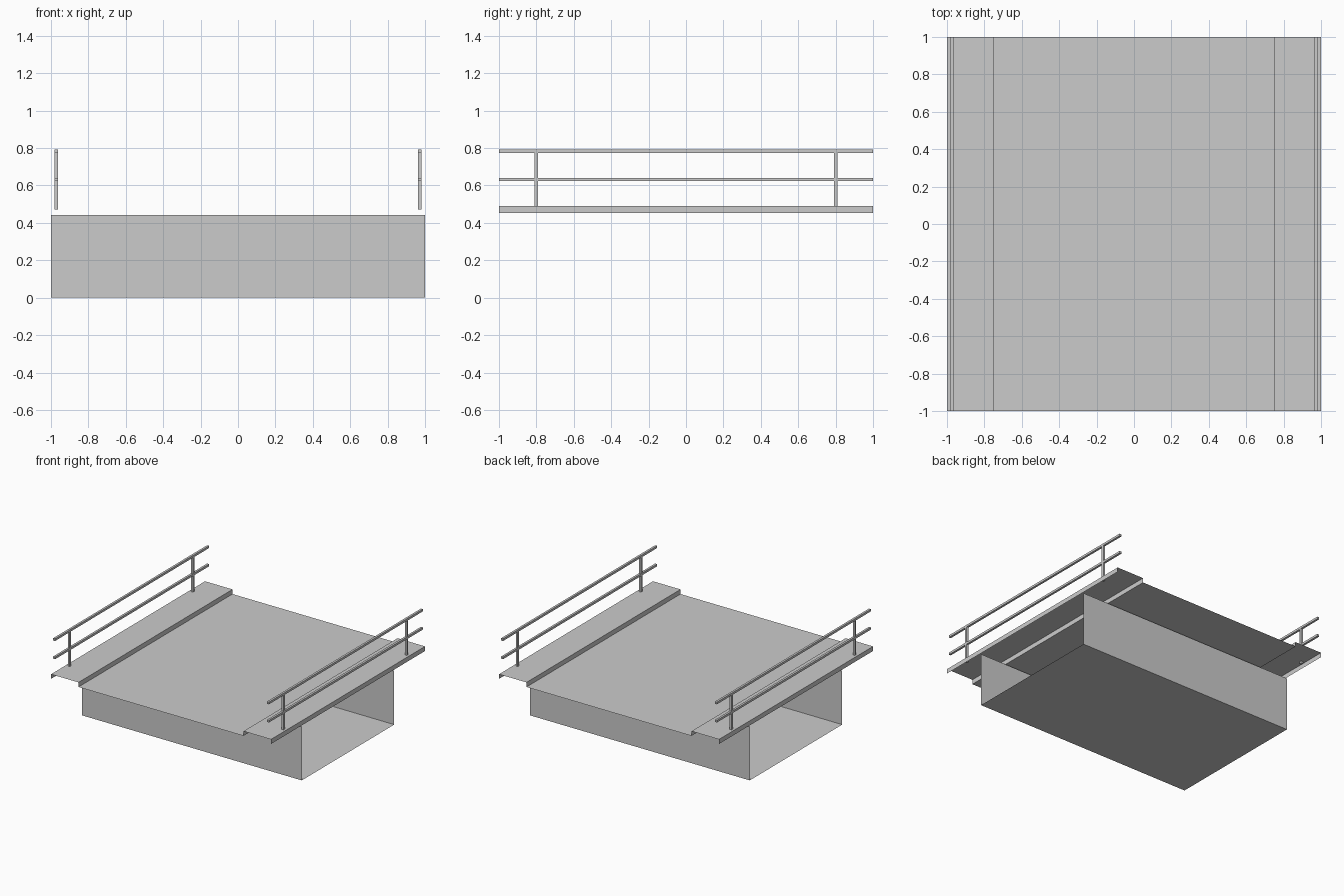
import bpy, bmesh

if "Cube" in bpy.data.objects:
    bpy.data.objects.remove(bpy.data.objects["Cube"])


def make_object(name, bm):
    mesh = bpy.data.meshes.new(name)
    bm.to_mesh(mesh)
    bm.free()
    obj = bpy.data.objects.new(name, mesh)
    bpy.context.collection.objects.link(obj)
    return obj


def sheet(name, profile, axis):
    """Sweep an open profile from -1 to 1 along axis 'x' or 'y'."""
    bm = bmesh.new()
    place = (lambda a, z, t: (a, t, z)) if axis == 'y' else (lambda a, z, t: (t, a, z))
    rows = [[bm.verts.new(place(a, z, t)) for a, z in profile] for t in (-1, 1)]
    for i in range(len(profile) - 1):
        quad = [rows[0][i], rows[0][i + 1], rows[1][i + 1], rows[1][i]]
        if axis == 'y':
            bm.faces.new(quad)
        else:
            bm.faces.new(quad[::-1])
    bm.normal_update()
    return make_object(name, bm)


def box(name, lo, hi):
    bm = bmesh.new()
    bmesh.ops.create_cube(bm, size=1)
    for v in bm.verts:
        v.co = [hi[i] if v.co[i] > 0 else lo[i] for i in range(3)]
    return make_object(name, bm)


# Deck: thin road surface with raised walkways on both sides
ROAD, WALK = 0.452, 0.49
half = [(0.75, ROAD), (0.75, WALK), (1, WALK), (1, ROAD)]
sheet("deck", [(-x, z) for x, z in reversed(half)] + half, 'y')

# Support: open-ended trough under the deck
sheet("support_trough", [(-0.6, 0.443), (-0.6, 0), (0.6, 0), (0.6, 0.443)], 'x')

# Railings: two rails and two posts per side
for side, s in (("left", -1), ("right", 1)):
    x0, x1 = sorted((s * 0.963, s * 0.981))
    for label, z in (("mid", 0.623), ("top", 0.773)):
        box(f"{side}_{label}_rail", (x0, -1, z), (x1, 1, z + 0.018))
    for label, y in (("front", -0.8), ("back", 0.8)):
        box(f"{side}_{label}_post", (x0, y - 0.009, 0.472), (x1, y + 0.009, 0.775))
